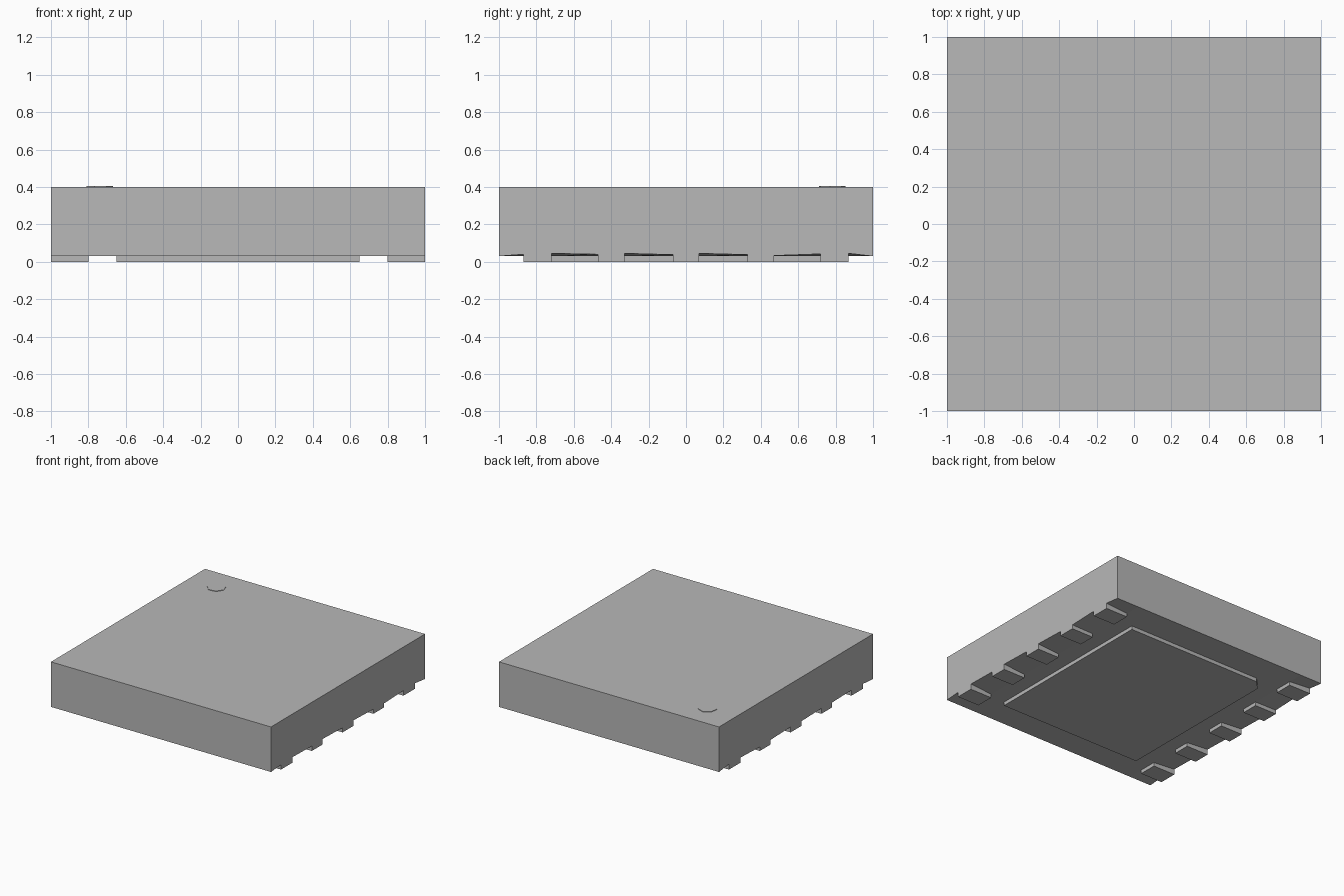
import bpy
import bmesh
from math import cos, sin, tau, radians

cube = bpy.data.objects.get("Cube")
if cube:
    bpy.data.objects.remove(cube, do_unlink=True)

# Single grey finish
grey = bpy.data.materials.new("plain_grey")
grey.use_nodes = True
colour = (0.48, 0.48, 0.48, 1)
grey.diffuse_color = colour
grey.node_tree.nodes["Principled BSDF"].inputs["Base Color"].default_value = colour

BASE, TOP = 0.03, 0.40
INNER = 0.80


def finish(name, bm):
    bmesh.ops.remove_doubles(bm, verts=bm.verts, dist=0.0001)
    bmesh.ops.recalc_face_normals(bm, faces=bm.faces)
    mesh = bpy.data.meshes.new(name)
    bm.to_mesh(mesh)
    bm.free()
    mesh.materials.append(grey)
    obj = bpy.data.objects.new(name, mesh)
    bpy.context.collection.objects.link(obj)
    return obj


def face(bm, points):
    return bm.faces.new([bm.verts.new(p) for p in points])


def prism(name, bottom, top):
    """Closed solid between two matching loops of points."""
    bm = bmesh.new()
    face(bm, bottom)
    face(bm, top)
    for i in range(len(bottom)):
        j = (i + 1) % len(bottom)
        face(bm, [bottom[i], bottom[j], top[j], top[i]])
    return finish(name, bm)


# Lower side edge: y position and its slightly lifted height
edge = [(-1, 0.03), (-0.87, 0.04), (-0.72, 0.045), (-0.47, 0.04),
        (-0.33, 0.045), (-0.07, 0.038), (0.07, 0.045), (0.33, 0.038),
        (0.47, 0.033), (0.72, 0.042), (0.87, 0.045), (1, 0.03)]

# Package body: flat top and ends, underside bevelled up between the pads
bm = bmesh.new()
face(bm, [(-1, -1, TOP), (1, -1, TOP), (1, 1, TOP), (-1, 1, TOP)])
for y in (-1, 1):
    face(bm, [(-1, y, BASE), (-INNER, y, BASE), (INNER, y, BASE),
              (1, y, BASE), (1, y, TOP), (-1, y, TOP)])
for s in (-1, 1):
    face(bm, [(s, y, z) for y, z in edge] + [(s, 1, TOP), (s, -1, TOP)])
for (y0, z0), (y1, z1) in zip(edge, edge[1:]):
    face(bm, [(-INNER, y0, BASE), (INNER, y0, BASE),
              (INNER, y1, BASE), (-INNER, y1, BASE)])
    for s in (-1, 1):
        face(bm, [(s * INNER, y0, BASE), (s, y0, z0),
                  (s, y1, z1), (s * INNER, y1, BASE)])
finish("package_body", bm)

# Five contact pads along each side
for side, s in (("right", -1), ("left", 1)):
    for n in range(5):
        (y0, z0), (y1, z1) = edge[2 * n + 1], edge[2 * n + 2]
        top = [(s * INNER, y0, BASE), (s, y0, z0),
               (s, y1, z1), (s * INNER, y1, BASE)]
        prism(f"{side}_contact_pad_{n + 1}", [(x, y, 0) for x, y, z in top], top)

# Central heat pad with one clipped corner
w, d, c = 0.65, 0.75, 0.075
outline = [(-w, -d), (w, -d), (w, d), (c - w, d), (-w, d - c)]
prism("heat_pad", [(x, y, 0) for x, y in outline],
      [(x, y, BASE) for x, y in outline])

# Raised seven-sided orientation dot
ring = [(-0.742 + 0.073 * cos(a), 0.78 + 0.073 * sin(a))
        for a in (radians(-7) + tau * i / 7 for i in range(7))]
prism("orientation_dot", [(x, y, TOP - 0.005) for x, y in ring],
      [(x, y, TOP + 0.004) for x, y in ring])
